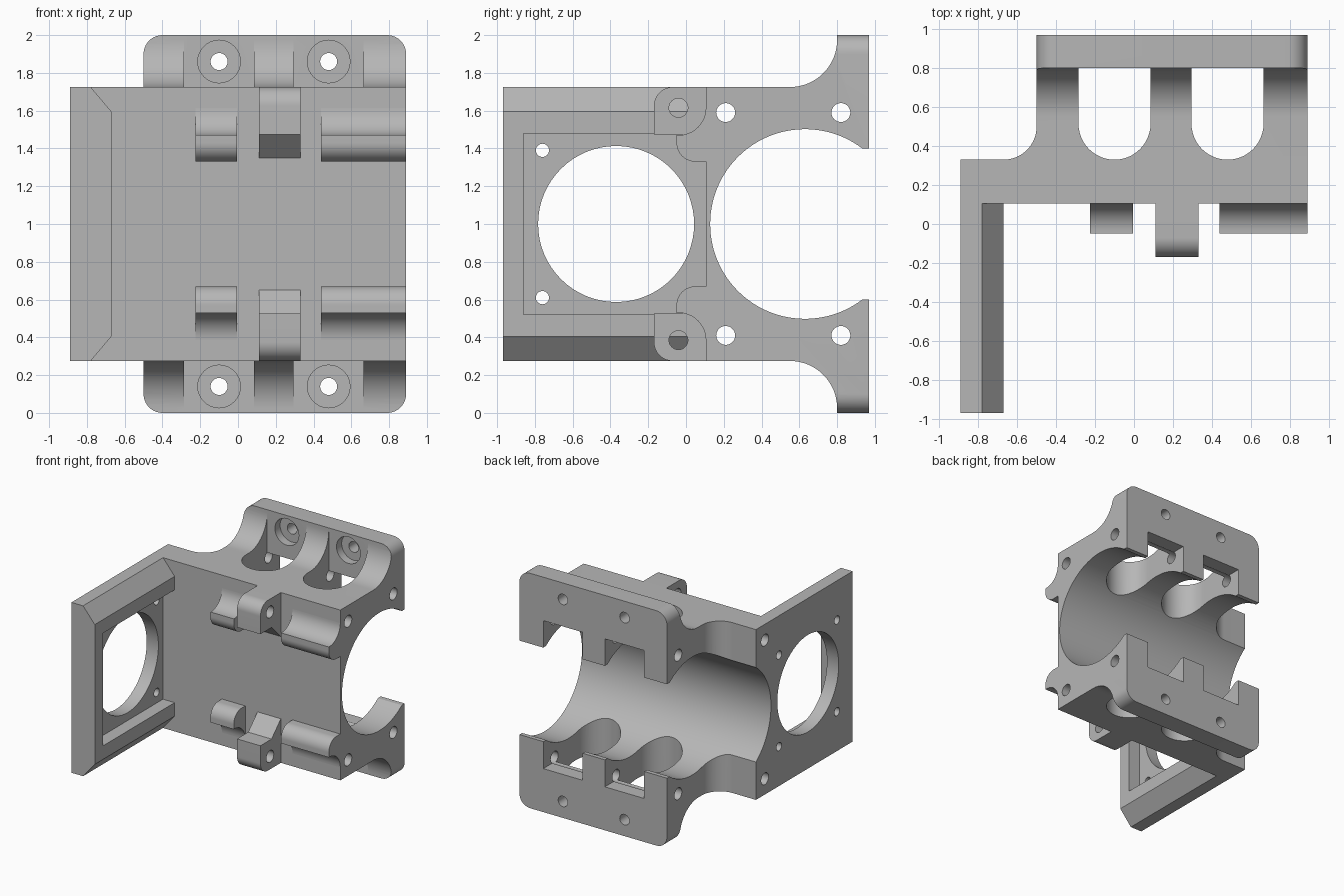
import bpy
import bmesh
from math import cos, sin, radians

if "Cube" in bpy.data.objects:
    bpy.data.objects.remove(bpy.data.objects["Cube"], do_unlink=True)

grey = bpy.data.materials.new("plain grey")
grey.use_nodes = True
color = (0.47, 0.47, 0.47, 1)
grey.diffuse_color = color
grey.node_tree.nodes["Principled BSDF"].inputs["Base Color"].default_value = color


def arc(u, v, r, start, end, n=16):
    """Points along an arc, angles in degrees."""
    angles = [radians(start + (end - start) * i / n) for i in range(n + 1)]
    return [(u + r * cos(a), v + r * sin(a)) for a in angles]


def flip(points):
    """Mirror a profile about the middle height."""
    return [(u, 2 - v) for u, v in reversed(points)]


def prism(name, points, axis, lo, hi):
    """Extrude a 2D profile along the named axis."""
    place = {"x": lambda u, v: (lo, u, v),
             "y": lambda u, v: (u, lo, v),
             "z": lambda u, v: (u, v, lo)}[axis]
    bm = bmesh.new()
    face = bm.faces.new([bm.verts.new(place(u, v)) for u, v in points])
    out = bmesh.ops.extrude_face_region(bm, geom=[face])
    moved = [g for g in out["geom"] if isinstance(g, bmesh.types.BMVert)]
    shift = [(hi - lo) * (axis == a) for a in "xyz"]
    bmesh.ops.translate(bm, verts=moved, vec=shift)
    bmesh.ops.recalc_face_normals(bm, faces=bm.faces)
    mesh = bpy.data.meshes.new(name)
    bm.to_mesh(mesh)
    bm.free()
    mesh.materials.append(grey)
    obj = bpy.data.objects.new(name, mesh)
    bpy.context.collection.objects.link(obj)
    return obj


def rect(u0, u1, v0, v1):
    return [(u0, v0), (u1, v0), (u1, v1), (u0, v1)]


def circle(u, v, r, n=32):
    return arc(u, v, r, 0, 360, n)[:-1]


def cut(obj, points, axis, lo, hi):
    """Subtract an extruded profile from a part."""
    cutter = prism("cutter", points, axis, lo, hi)
    cutter.hide_render = True
    mod = obj.modifiers.new("cut", "BOOLEAN")
    mod.operation = "DIFFERENCE"
    mod.solver = "EXACT"
    mod.object = cutter
    bpy.context.view_layer.objects.active = obj
    bpy.ops.object.modifier_apply(modifier=mod.name)
    bpy.data.objects.remove(cutter, do_unlink=True)


FRONT, BACK, LEFT, RIGHT = 0.105, 0.97, -0.89, 0.89
TOP, BOTTOM = 1.725, 0.275
SLOTS = (-0.1, 0.48)

# Motor body: C-shaped section with bore and filleted rear flanges
upper = ([(FRONT, TOP)] + arc(0.55, 1.975, 0.25, -90, 0) + [(0.8, 2), (BACK, 2), (BACK, 1.4)]
         + arc(0.63, 1, 0.502, 53, 180, 40))
body = prism("motor_body", upper + flip(upper)[1:], "x", LEFT, RIGHT)

# Round-ended slots between the ribs, with notches in the flanges
for x in SLOTS:
    cut(body, [(x + 0.185, 0.8), (x - 0.185, 0.8)] + arc(x, 0.515, 0.185, 180, 360, 24),
        "z", -0.1, 2.1)
    cut(body, rect(x - 0.185, x + 0.185, 0.37, 1.63), "y", 0.7, 1.1)

# Step behind the side plate, with a rounded inner corner
cut(body, [(-1, 0.33)] + arc(-0.67, 0.5, 0.17, -90, 0) + [(-0.5, 1.1), (-1, 1.1)],
    "z", -0.1, 2.1)

# Rounded flange corners
for x, side in ((-0.5, 1), (RIGHT, -1)):
    corner = [(x - side * 0.05, 2.05), (x - side * 0.05, 1.9)]
    corner += [(x + side * (0.1 - a), b) for a, b in arc(0, 1.9, 0.1, 0, 90, 10)]
    corner += [(x + side * 0.1, 2.05)]
    cut(body, corner, "y", 0.5, 1.1)
    cut(body, flip(corner), "y", 0.5, 1.1)

# Long bolt holes and counterbored flange holes
for z in (0.41, 1.59):
    for y in (0.21, 0.82):
        cut(body, circle(y, z, 0.05), "x", -1, 1)
for x in SLOTS:
    for z in (0.14, 1.86):
        cut(body, circle(x, z, 0.045), "y", 0.7, 1.1)
        cut(body, circle(x, z, 0.113), "y", 0.7, 0.87)

# Side plate with chamfered rim, pocket and round opening
half = [(LEFT, TOP), (-0.78, TOP), (-0.67, 1.595)]
plate = prism("side_plate", half + flip(half), "y", -0.97, FRONT)
cut(plate, rect(-0.86, 0.3, 0.52, 1.48), "x", -0.78, -0.5)
cut(plate, circle(-0.37, 1, 0.413, 64), "x", -1, -0.5)
for y in (-0.76, 0.02):
    for z in (0.61, 1.39):
        cut(plate, circle(y, z, 0.035, 24), "x", -1, -0.5)

# Hinge lugs and cradles, mirrored top and bottom
cradle = (arc(-0.04, 1.615, 0.145, 0, -90) + [(-0.05, 1.47)]
          + arc(0.05, 1.43, 0.1, 180, 270) + [(FRONT, 1.33)])
lug = ([(FRONT, TOP)] + arc(-0.07, 1.625, 0.1, 90, 180)
       + [(-0.17, 1.475), (-0.02, 1.475), (FRONT, 1.35)])
parts = [body, plate]
for place, mirror in (("upper", list), ("lower", flip)):
    for name, x0, x1 in (("short", -0.225, -0.005), ("long", 0.44, RIGHT)):
        parts.append(prism(f"{place}_{name}_cradle", mirror(cradle), "x", x0, x1))
    hinge = prism(f"{place}_hinge_lug", mirror(lug), "x", 0.11, 0.33)
    cut(hinge, mirror(circle(-0.04, 1.615, 0.05)), "x", 0, 0.4)
    parts.append(hinge)

# Smooth curved walls, keep edges sharp
bpy.ops.object.select_all(action="DESELECT")
for part in parts:
    part.select_set(True)
bpy.context.view_layer.objects.active = body
bpy.ops.object.shade_smooth_by_angle(angle=radians(25))
